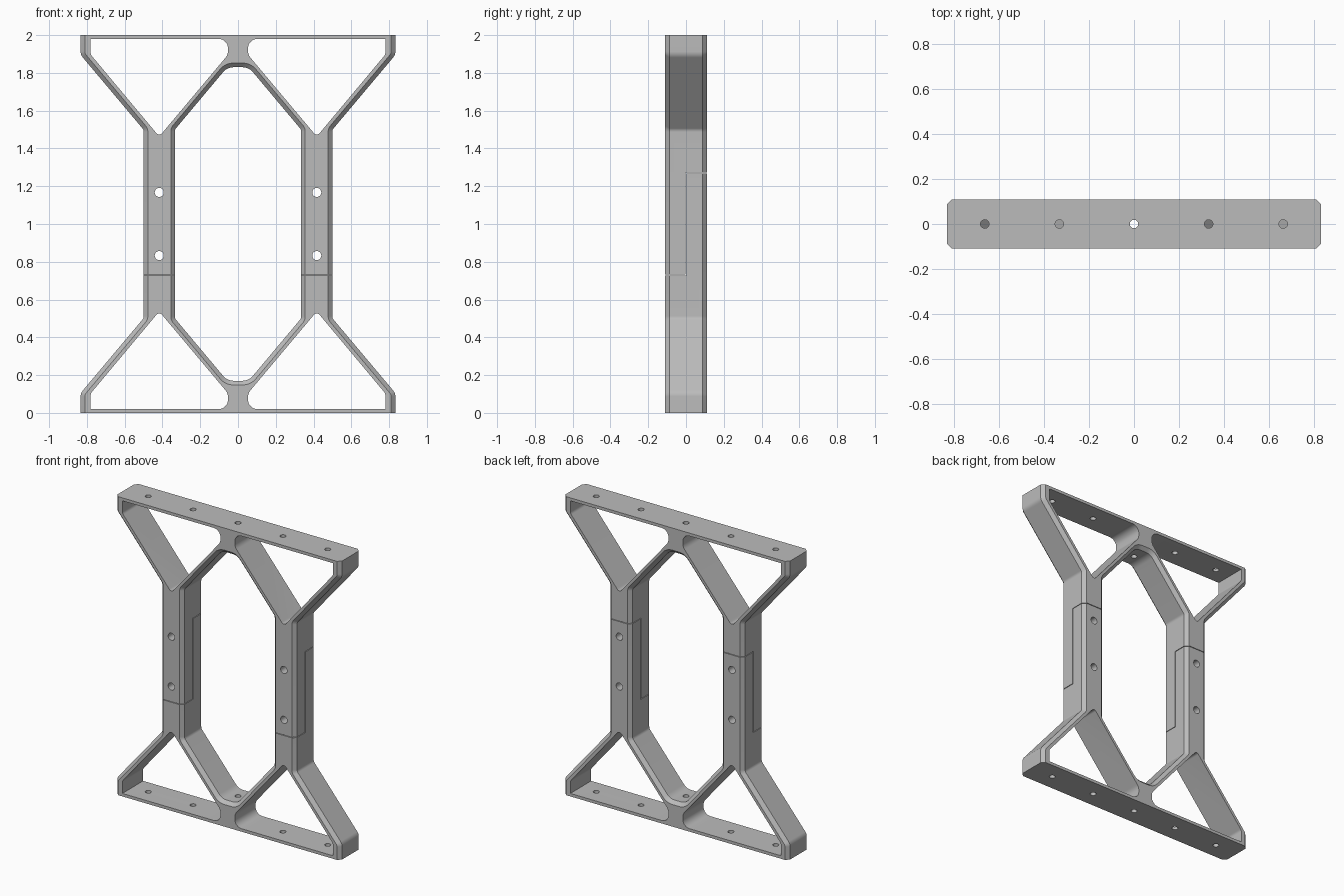
import bpy, bmesh, math
from mathutils import Vector, Matrix

cube = bpy.data.objects.get("Cube")
if cube:
    bpy.data.objects.remove(cube, do_unlink=True)

DEPTH, CHAMFER, GAP = 0.11, 0.022, 0.002

grey = bpy.data.materials.new("plain grey")
grey.use_nodes = True
grey.diffuse_color = (0.5, 0.5, 0.5, 1)
grey.node_tree.nodes["Principled BSDF"].inputs["Base Color"].default_value = grey.diffuse_color


def fillet(corners, steps=8):
    """Round each (x, z, radius) corner of a closed profile."""
    pts, n = [], len(corners)
    for i, (x, z, r) in enumerate(corners):
        p = Vector((x, z))
        if r == 0:
            pts.append(p)
            continue
        a = (Vector(corners[i - 1][:2]) - p).normalized()
        b = (Vector(corners[(i + 1) % n][:2]) - p).normalized()
        half = a.angle(b) / 2
        centre = p + (a + b).normalized() * (r / math.sin(half))
        start = p + a * (r / math.tan(half)) - centre
        end = p + b * (r / math.tan(half)) - centre
        sweep = start.angle_signed(end)
        for k in range(steps + 1):
            t = -sweep * k / steps
            pts.append(centre + Matrix.Rotation(t, 2) @ start)
    return pts


def offset(pts, d):
    """Grow a clockwise profile by d, leaving the flat top and base edges in place."""
    def shifted(p, q):
        e = (q - p).normalized()
        base = abs(e.y) < 1e-4 and min(abs(p.y), abs(p.y - 2)) < 1e-4
        return Vector((-e.y, e.x)), 0 if base else d
    out = []
    for i, p in enumerate(pts):
        n1, d1 = shifted(pts[i - 1], p)
        n2, d2 = shifted(p, pts[(i + 1) % len(pts)])
        det = n1.x * n2.y - n1.y * n2.x
        if abs(det) < 1e-5:
            out.append(p + n1 * d1)
        else:
            out.append(p + Vector((d1 * n2.y - d2 * n1.y, d2 * n1.x - d1 * n2.x)) / det)
    return out


def finish(bm, name):
    bmesh.ops.recalc_face_normals(bm, faces=bm.faces)
    mesh = bpy.data.meshes.new(name)
    bm.to_mesh(mesh)
    bm.free()
    mesh.materials.append(grey)
    ob = bpy.data.objects.new(name, mesh)
    bpy.context.collection.objects.link(ob)
    return ob


def loft(name, pts, layers):
    """Skin a profile through (y, growth) layers and cap both ends."""
    bm = bmesh.new()
    rings = [[bm.verts.new((p.x, y, p.y)) for p in offset(pts, d)] for y, d in layers]
    n = len(pts)
    for a, b in zip(rings, rings[1:]):
        for i in range(n):
            bm.faces.new((a[i], a[(i + 1) % n], b[(i + 1) % n], b[i]))
    bm.faces.new(rings[0])
    bm.faces.new(rings[-1])
    return finish(bm, name)


def drill(x, z, r, length, upright):
    bm = bmesh.new()
    turn = Matrix() if upright else Matrix.Rotation(math.pi / 2, 4, 'X')
    bmesh.ops.create_cone(bm, cap_ends=True, segments=24, radius1=r, radius2=r, depth=length,
                          matrix=Matrix.Translation((x, 0, z)) @ turn)
    return finish(bm, "drill")


def boolean(ob, tool, operation='DIFFERENCE'):
    mod = ob.modifiers.new("cut", 'BOOLEAN')
    mod.object, mod.operation, mod.solver = tool, operation, 'EXACT'
    bpy.context.view_layer.update()
    done = bpy.data.meshes.new_from_object(ob.evaluated_get(bpy.context.evaluated_depsgraph_get()))
    ob.modifiers.clear()
    ob.data = done
    bpy.data.objects.remove(tool, do_unlink=True)


def mirrored(quarter):
    """Complete a profile from its upper right quarter, clockwise."""
    right = quarter + [(x, 2 - z, r) for x, z, r in reversed(quarter)]
    return right + [(-x, z, r) for x, z, r in reversed(right)]


# Whole frame body with chamfered outer edges
outline = fillet(mirrored([(0.833, 2, 0), (0.833, 1.895, 0.05), (0.499, 1.498, 0.03)]))
frame = loft("upper_frame", outline, [(-DEPTH, -CHAMFER), (CHAMFER - DEPTH, 0),
                                      (DEPTH - CHAMFER, 0), (DEPTH, -CHAMFER)])

# Central opening, flared at both ends
middle = fillet(mirrored([(0.057, 1.83, 0.07), (0.334, 1.5, 0.03)]))
boolean(frame, loft("opening", middle, [(-DEPTH - 0.02, CHAMFER + 0.02), (CHAMFER - DEPTH, 0),
                                        (DEPTH - CHAMFER, 0), (DEPTH + 0.02, CHAMFER + 0.02)]))

# Four triangular windows
window = [(0.053, 1.98, 0.05), (0.78, 1.98, 0), (0.78, 1.897, 0.03),
          (0.417, 1.463, 0.02), (0.053, 1.896, 0.06)]
for sx in (1, -1):
    for flip in (False, True):
        shape = [(sx * x, 2 - z if flip else z, r) for x, z, r in window]
        boolean(frame, loft("window", fillet(shape), [(-0.2, 0), (0.2, 0)]))

# Bolt holes through the legs, screw holes through the top and base plates
for sx in (1, -1):
    for z in (0.833, 1.167):
        boolean(frame, drill(sx * 0.417, z, 0.024, 0.4, False))
for i in range(-2, 3):
    length = 0.08 if i else 0.44
    for z in (0, 2):
        boolean(frame, drill(i * 0.3325, z, 0.019, length, True))

# Keep the upper half, ending in a stepped lap joint
bm = bmesh.new()
steps = [(-0.3, 0.73 + GAP), (-GAP, 0.73 + GAP), (-GAP, 1.27 + GAP),
         (0.3, 1.27 + GAP), (0.3, 2.3), (-0.3, 2.3)]
ends = [[bm.verts.new((x, y, z)) for y, z in steps] for x in (-1, 1)]
for i in range(len(steps)):
    j = (i + 1) % len(steps)
    bm.faces.new((ends[0][i], ends[0][j], ends[1][j], ends[1][i]))
for ring in ends:
    bm.faces.new(ring)
boolean(frame, finish(bm, "lap_block"), 'INTERSECT')

# The lower half is the same part turned over
lower = bpy.data.objects.new("lower_frame", frame.data.copy())
lower.data.transform(Matrix.Translation((0, 0, 2)) @ Matrix.Rotation(math.pi, 4, 'X'))
bpy.context.collection.objects.link(lower)

bpy.ops.object.select_all(action='DESELECT')
for ob in (frame, lower):
    ob.select_set(True)
bpy.context.view_layer.objects.active = frame
bpy.ops.object.shade_smooth_by_angle(angle=math.radians(30))
